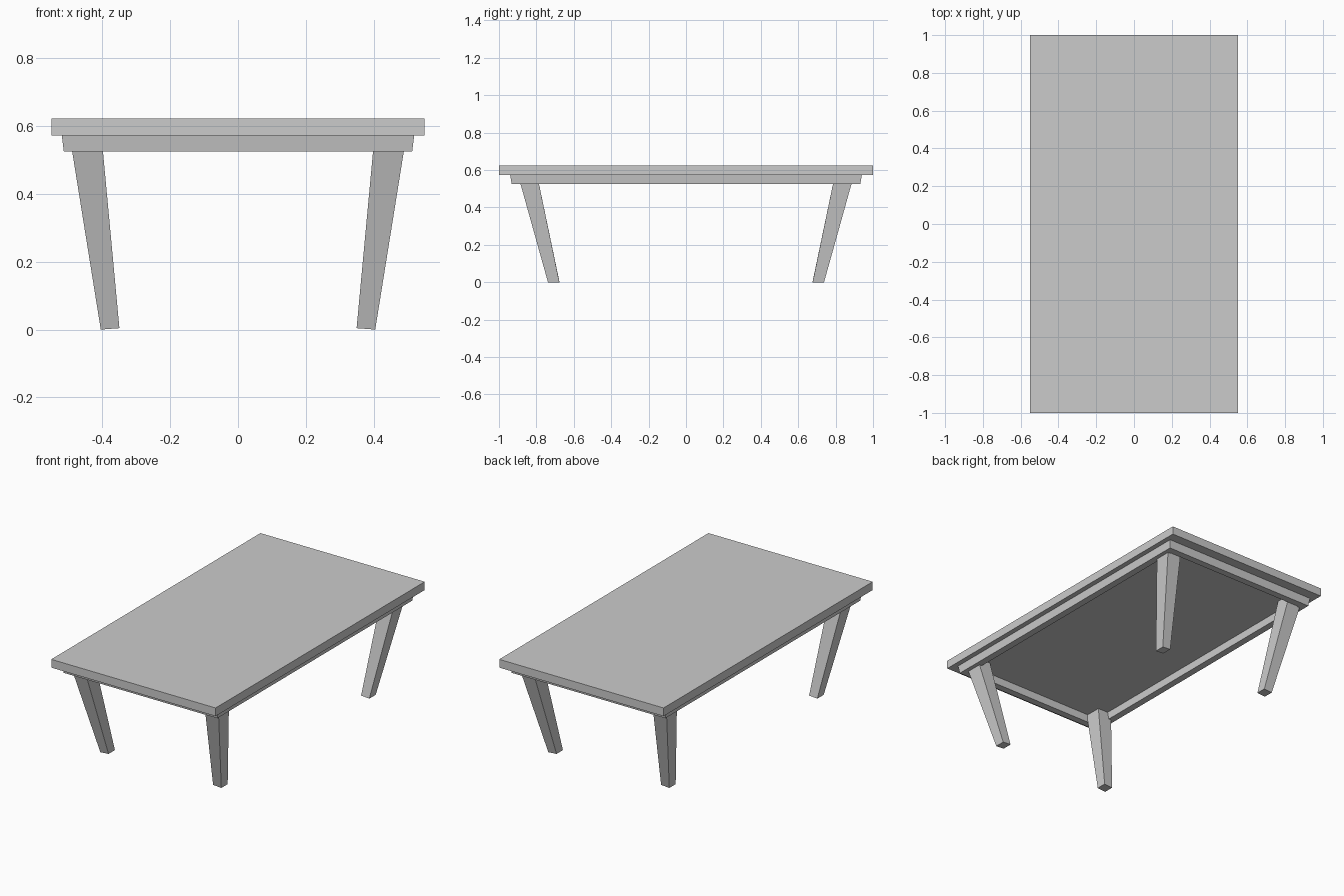
import bpy
import bmesh

if "Cube" in bpy.data.objects:
    bpy.data.objects.remove(bpy.data.objects["Cube"], do_unlink=True)

GREY = (0.6, 0.6, 0.6, 1.0)
grey = bpy.data.materials.new("plain_grey")
grey.use_nodes = True
grey.diffuse_color = GREY
grey.node_tree.nodes["Principled BSDF"].inputs["Base Color"].default_value = GREY


def finish(name, bm):
    bmesh.ops.recalc_face_normals(bm, faces=bm.faces)
    mesh = bpy.data.meshes.new(name)
    bm.to_mesh(mesh)
    bm.free()
    mesh.materials.append(grey)
    obj = bpy.data.objects.new(name, mesh)
    bpy.context.collection.objects.link(obj)
    return obj


def rectangle(bm, x0, x1, y0, y1, z):
    return [bm.verts.new((x, y, z))
            for x, y in ((x0, y0), (x1, y0), (x1, y1), (x0, y1))]


def bridge(bm, a, b):
    for i in range(4):
        j = (i + 1) % 4
        bm.faces.new((a[i], a[j], b[j], b[i]))


TOP_Z, BOARD_Z, APRON_Z = 0.623, 0.573, 0.525

# Table top slab
bm = bmesh.new()
low = rectangle(bm, -0.55, 0.55, -1, 1, BOARD_Z)
high = rectangle(bm, -0.55, 0.55, -1, 1, TOP_Z)
bridge(bm, low, high)
bm.faces.new(low)
bm.faces.new(high)
finish("table_top", bm)

# Hollow apron frame, tapering slightly inward below the slab
bm = bmesh.new()
rings = [rectangle(bm, -x, x, -y, y, z) for x, y, z in (
    (0.52, 0.94, BOARD_Z), (0.514, 0.932, APRON_Z),
    (0.472, 0.89, APRON_Z), (0.472, 0.89, BOARD_Z))]
for a, b in zip(rings, rings[1:]):
    bridge(bm, a, b)
finish("apron", bm)

# Splayed, tapered legs reaching up to the slab
for x_side, side in ((1, "left"), (-1, "right")):
    for y_side, end in ((-1, "front"), (1, "back")):
        bm = bmesh.new()
        foot = rectangle(bm, 0.35, 0.405, 0.677, 0.738, 0)
        head = rectangle(bm, 0.403, 0.497, 0.796, 0.898, BOARD_Z)
        bridge(bm, foot, head)
        bm.faces.new(foot)
        bm.faces.new(head)
        # The foot is cut a little higher on its inner edge
        for v in foot:
            if v.co.x < 0.4:
                v.co.z = 0.004
        for v in bm.verts:
            v.co.x *= x_side
            v.co.y *= y_side
        finish(f"{end}_{side}_leg", bm)
